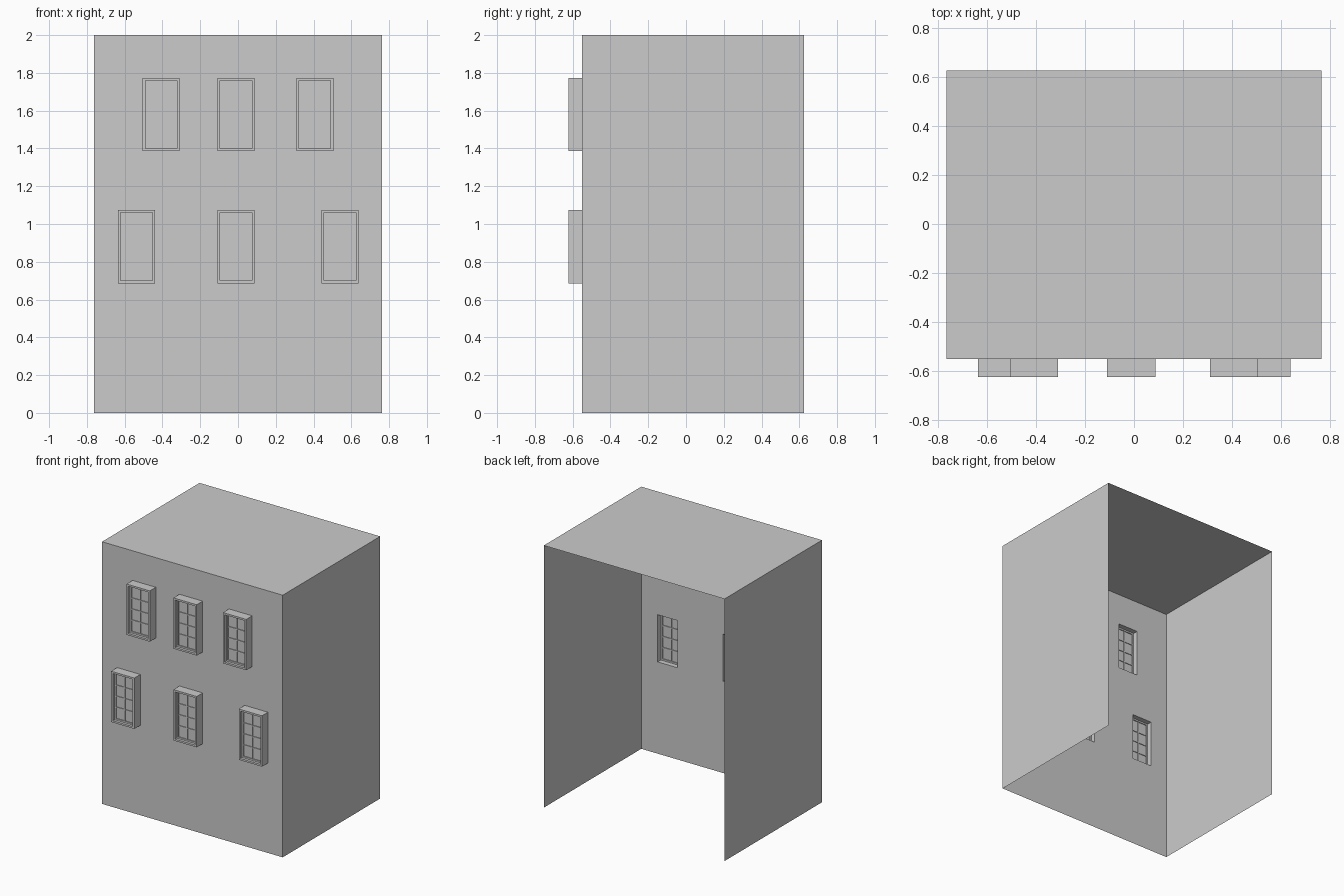
import bpy, bmesh

if "Cube" in bpy.data.objects:
    bpy.data.objects.remove(bpy.data.objects["Cube"])

# Main dimensions
HX, Y_FRONT, Y_BACK, H = 0.7625, -0.55, 0.625, 2.0
WIN_W, WIN_H, Y_OUT = 0.196, 0.388, -0.622
TRIM, SASH = 0.014, 0.012
WINDOWS = [(-0.407, 1.58), (-0.011, 1.58), (0.407, 1.58),
           (-0.537, 0.88), (-0.011, 0.88), (0.54, 0.88)]


def finish(name, bm):
    mesh = bpy.data.meshes.new(name)
    bm.to_mesh(mesh)
    bm.free()
    return mesh


def add(name, mesh, loc=(0, 0, 0)):
    ob = bpy.data.objects.new(name, mesh)
    ob.location = loc
    bpy.context.collection.objects.link(ob)
    return ob


def quad(bm, pts):
    return bm.faces.new([bm.verts.new(p) for p in pts])


def ring(bm, w, h, t, y0, y1):
    """Rectangular frame: outer size w x h, border t, from y0 to y1."""
    loops = []
    for y, inset in ((y0, 0), (y0, t), (y1, t), (y1, 0)):
        a, b = w / 2 - inset, h / 2 - inset
        loops.append([bm.verts.new(p) for p in
                      ((-a, y, -b), (a, y, -b), (a, y, b), (-a, y, b))])
    for k in range(4):
        p, q = loops[k], loops[(k + 1) % 4]
        for i in range(4):
            j = (i + 1) % 4
            bm.faces.new((p[i], p[j], q[j], q[i]))


def bar(bm, cx, cz, sx, sz, y0, y1):
    vs = bmesh.ops.create_cube(bm, size=1)["verts"]
    bmesh.ops.scale(bm, vec=(sx, y1 - y0, sz), verts=vs)
    bmesh.ops.translate(bm, vec=(cx, (y0 + y1) / 2, cz), verts=vs)


# Roof and side walls: thin sheets, open at the back and underneath
bm = bmesh.new()
quad(bm, [(-HX, Y_FRONT, H), (HX, Y_FRONT, H), (HX, Y_BACK, H), (-HX, Y_BACK, H)])
quad(bm, [(HX, Y_FRONT, 0), (HX, Y_BACK, 0), (HX, Y_BACK, H), (HX, Y_FRONT, H)])
quad(bm, [(-HX, Y_BACK, 0), (-HX, Y_FRONT, 0), (-HX, Y_FRONT, H), (-HX, Y_BACK, H)])
bmesh.ops.remove_doubles(bm, verts=bm.verts, dist=1e-5)
add("roof_and_side_walls", finish("roof_and_side_walls", bm))

# Front wall with window openings
ow, oh = WIN_W / 2 - TRIM, WIN_H / 2 - TRIM
xs = sorted({-HX, HX} | {round(x + s * ow, 4) for x, z in WINDOWS for s in (-1, 1)})
zs = sorted({0, H} | {round(z + s * oh, 4) for x, z in WINDOWS for s in (-1, 1)})
bm = bmesh.new()
for x0, x1 in zip(xs, xs[1:]):
    for z0, z1 in zip(zs, zs[1:]):
        mx, mz = (x0 + x1) / 2, (z0 + z1) / 2
        if any(abs(mx - x) < ow and abs(mz - z) < oh for x, z in WINDOWS):
            continue
        quad(bm, [(x0, Y_FRONT, z0), (x1, Y_FRONT, z0),
                  (x1, Y_FRONT, z1), (x0, Y_FRONT, z1)])
bmesh.ops.remove_doubles(bm, verts=bm.verts, dist=1e-5)
add("front_wall", finish("front_wall", bm))

# Window: projecting casing, inner sash, glass and glazing bars
bm = bmesh.new()
ring(bm, WIN_W, WIN_H, TRIM, Y_OUT, Y_FRONT)
iw, ih = WIN_W - 2 * TRIM, WIN_H - 2 * TRIM
ring(bm, iw, ih, SASH, -0.602, -0.588)
pw, ph = iw - 2 * SASH, ih - 2 * SASH
bar(bm, 0, 0, 0.008, ph, -0.600, -0.590)
for k in (-1, 0, 1):
    bar(bm, 0, k * ph / 4, pw, 0.008, -0.600, -0.590)
quad(bm, [(-pw / 2, -0.595, -ph / 2), (pw / 2, -0.595, -ph / 2),
          (pw / 2, -0.595, ph / 2), (-pw / 2, -0.595, ph / 2)])
bmesh.ops.recalc_face_normals(bm, faces=bm.faces)
window = finish("window", bm)
for i, (x, z) in enumerate(WINDOWS):
    add(f"window_{i + 1}", window, (x, 0, z))
